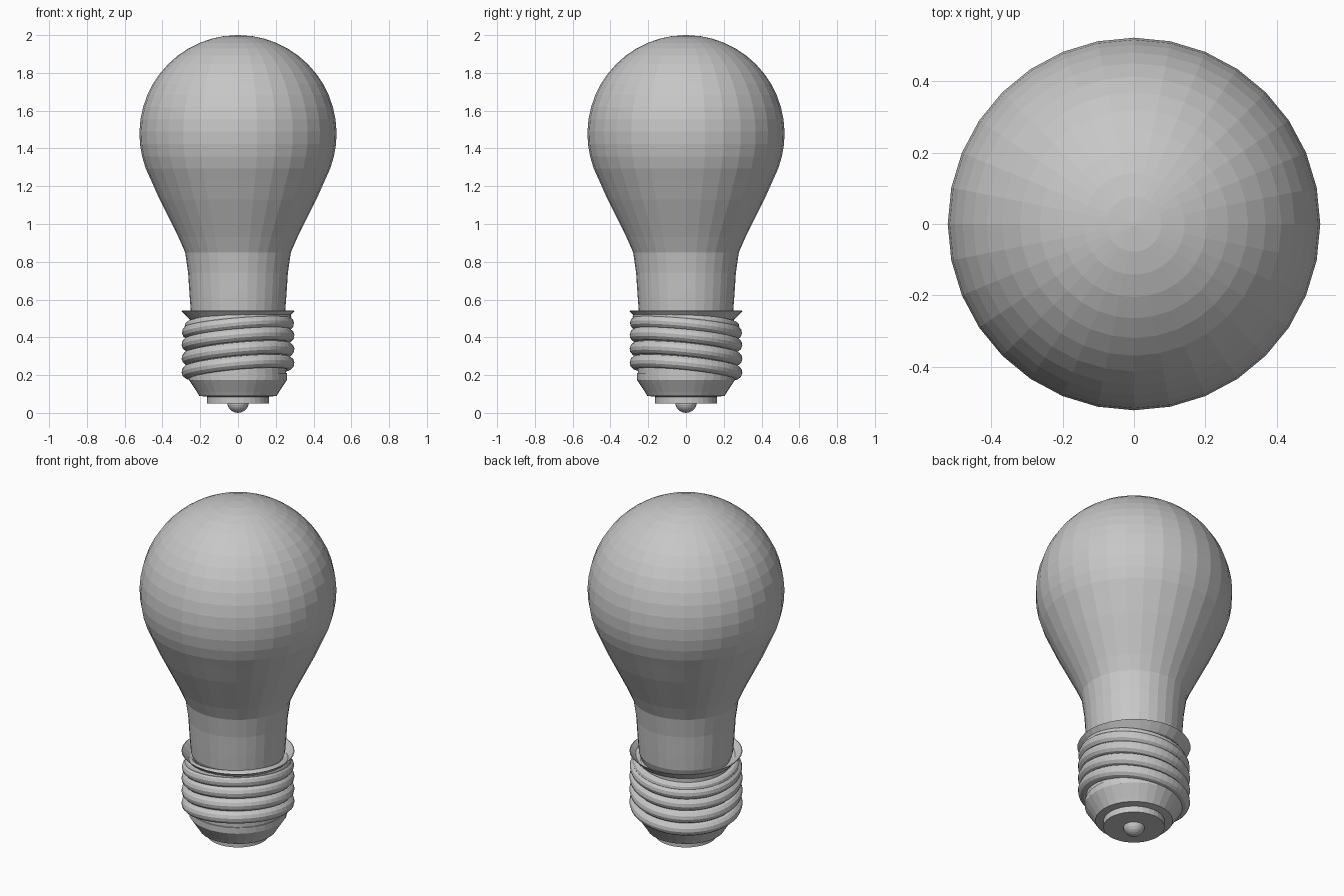
import bpy
import bmesh
from math import sin, cos, radians, pi
from mathutils import Vector

cube = bpy.data.objects.get("Cube")
if cube:
    bpy.data.objects.remove(cube, do_unlink=True)

SIDES = 32

grey = bpy.data.materials.new("plain grey")
grey.use_nodes = True
colour = (0.57, 0.57, 0.57, 1)
grey.diffuse_color = colour
grey.node_tree.nodes["Principled BSDF"].inputs["Base Color"].default_value = colour


def revolve(name, profile, closed=True):
    """Spin (radius, height) points around z, capping both ends if closed."""
    bm = bmesh.new()
    rings = []
    for r, z in profile:
        rings.append([bm.verts.new((r * cos(2 * pi * i / SIDES), r * sin(2 * pi * i / SIDES), z))
                      for i in range(SIDES)])
    for a, b in zip(rings, rings[1:]):
        for i in range(SIDES):
            j = (i + 1) % SIDES
            bm.faces.new((a[i], a[j], b[j], b[i]))
    if closed:
        bm.faces.new(rings[0])
        bm.faces.new(rings[-1])
    bmesh.ops.recalc_face_normals(bm, faces=bm.faces)
    mesh = bpy.data.meshes.new(name)
    bm.to_mesh(mesh)
    bm.free()
    mesh.materials.append(grey)
    obj = bpy.data.objects.new(name, mesh)
    bpy.context.collection.objects.link(obj)
    return obj


# Glass: tapered neck running into a spherical crown
neck = [(0.18, 0.48), (0.235, 0.5), (0.25, 0.54), (0.257, 0.63), (0.264, 0.74),
        (0.28, 0.85), (0.315, 0.93), (0.36, 1.02), (0.415, 1.13)]
crown = [(0.522 * cos(radians(a)), 1.478 + 0.522 * sin(radians(a)))
         for a in [-28 + 7.3 * k for k in range(16)]]
revolve("glass_bulb", neck + crown + [(0.006, 2.0)])

# Flared open collar holding the glass
revolve("collar", [(0.24, 0.485), (0.262, 0.5), (0.3, 0.54), (0.296, 0.541),
                   (0.258, 0.503), (0.236, 0.488)], closed=False)

# Sleeve behind the thread
revolve("screw_sleeve", [(0.255, 0.2), (0.255, 0.5)])

# Thread made of tilted rings, the top one slightly narrower
tilt = Vector((-0.09, 0.1, 1)).to_track_quat('Z', 'Y').to_euler()
for n, (radius, height, tube) in enumerate([(0.264, 0.24, 0.036), (0.264, 0.313, 0.036),
                                            (0.264, 0.386, 0.036), (0.264, 0.45, 0.034),
                                            (0.258, 0.482, 0.026)]):
    bpy.ops.mesh.primitive_torus_add(major_segments=48, minor_segments=12, major_radius=radius,
                                     minor_radius=tube, location=(0, 0, height), rotation=tilt)
    ring = bpy.context.object
    ring.name = "thread_ring_%d" % (n + 1)
    ring.data.materials.append(grey)

# Stepped base with its end plate
revolve("insulator", [(0.26, 0.21), (0.26, 0.175), (0.217, 0.11), (0.205, 0.09), (0.16, 0.085)])
revolve("end_plate", [(0.163, 0.09), (0.163, 0.05)])

# Rounded contact under the plate
bpy.ops.mesh.primitive_uv_sphere_add(segments=24, ring_count=12, radius=0.058, location=(0, 0, 0.058))
contact = bpy.context.object
contact.name = "contact_tip"
contact.data.materials.append(grey)
